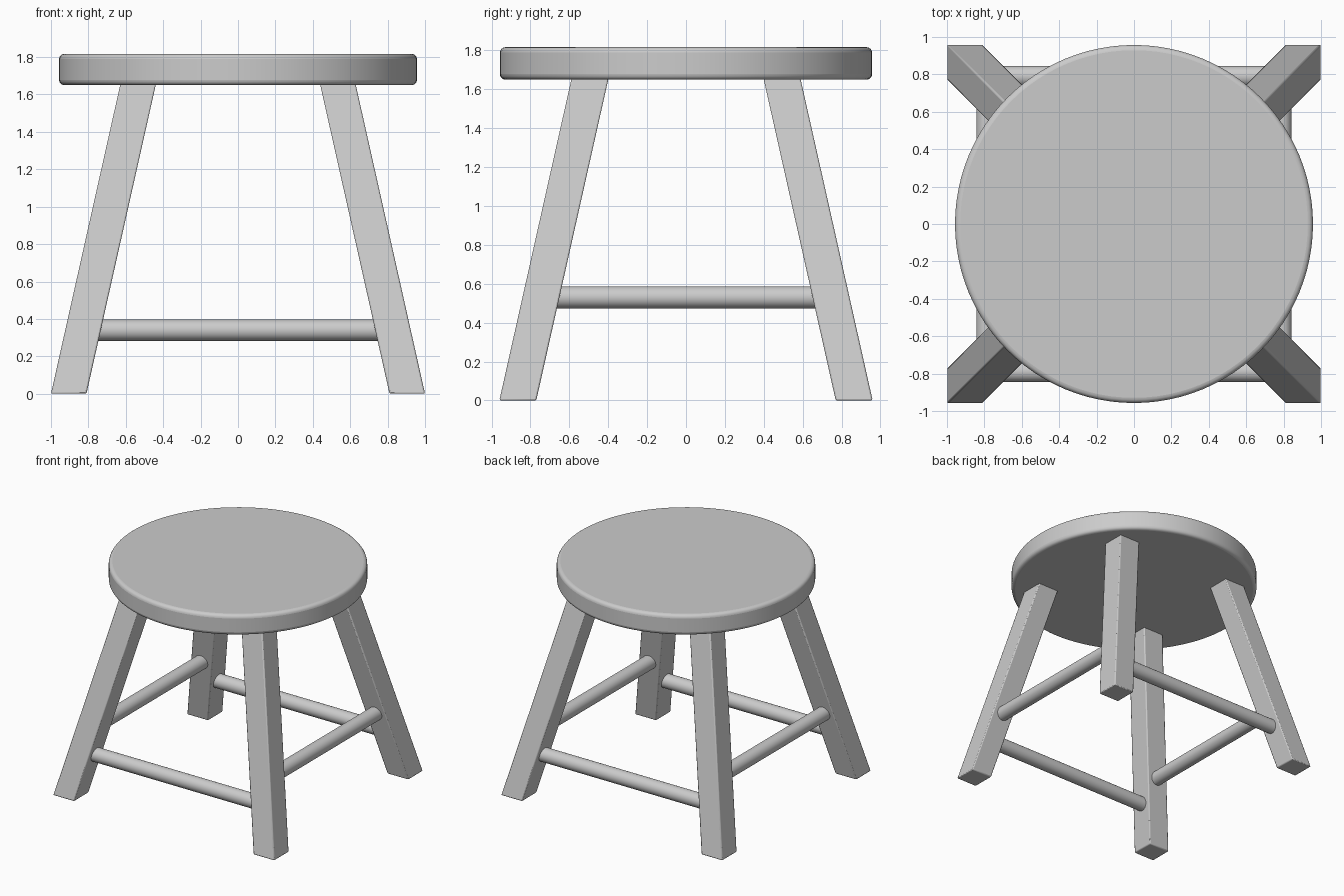
import bpy
import math

if "Cube" in bpy.data.objects:
    bpy.data.objects.remove(bpy.data.objects["Cube"])

SEAT_R, SEAT_Z0, SEAT_Z1 = 0.957, 1.65, 1.817
LEG_W = 0.19                 # horizontal width of a leg
FOOT = (0.905, 0.865)        # foot centre in x and y
LEAN = 0.37 / 1.65           # inward lean per unit of height
LEG_TOP = 1.66


def finish(obj, name, bevel=0.0, segments=2):
    obj.name = name
    if bevel:
        mod = obj.modifiers.new("soft_edges", 'BEVEL')
        mod.width, mod.segments = bevel, segments
        mod.limit_method, mod.angle_limit = 'ANGLE', math.radians(40)
    bpy.ops.object.shade_smooth_by_angle(angle=math.radians(35))
    return obj


def leg(name, sx, sy):
    # Box sheared toward the seat so the foot stays flat on the floor
    bpy.ops.mesh.primitive_cube_add(size=1)
    obj = bpy.context.object
    for v in obj.data.vertices:
        z = (v.co.z + 0.5) * LEG_TOP
        v.co.x = v.co.x * LEG_W + sx * (FOOT[0] - LEAN * z)
        v.co.y = v.co.y * LEG_W + sy * (FOOT[1] - LEAN * z)
        v.co.z = z
    return finish(obj, name, 0.008)


def rung(name, z, side, along_x):
    # Round bar whose ends sit inside two legs
    x, y = FOOT[0] - LEAN * z, FOOT[1] - LEAN * z
    loc = (0, side * y, z) if along_x else (side * x, 0, z)
    rot = (0, math.pi / 2, 0) if along_x else (math.pi / 2, 0, 0)
    bpy.ops.mesh.primitive_cylinder_add(vertices=32, radius=0.057,
                                        depth=2 * (x if along_x else y),
                                        location=loc, rotation=rot)
    return finish(bpy.context.object, name)


# Round seat with softened rims
bpy.ops.mesh.primitive_cylinder_add(vertices=96, radius=SEAT_R,
                                    depth=SEAT_Z1 - SEAT_Z0,
                                    location=(0, 0, (SEAT_Z0 + SEAT_Z1) / 2))
finish(bpy.context.object, "seat", 0.028, 4)

# Four splayed legs
for sy, end in ((-1, "front"), (1, "back")):
    for sx, side in ((-1, "left"), (1, "right")):
        leg(f"{end}_{side}_leg", sx, sy)

# Low rungs at front and back, higher rungs at the sides
for s, end, side in ((-1, "front", "left"), (1, "back", "right")):
    rung(f"{end}_rung", 0.34, s, True)
    rung(f"{side}_rung", 0.53, s, False)
